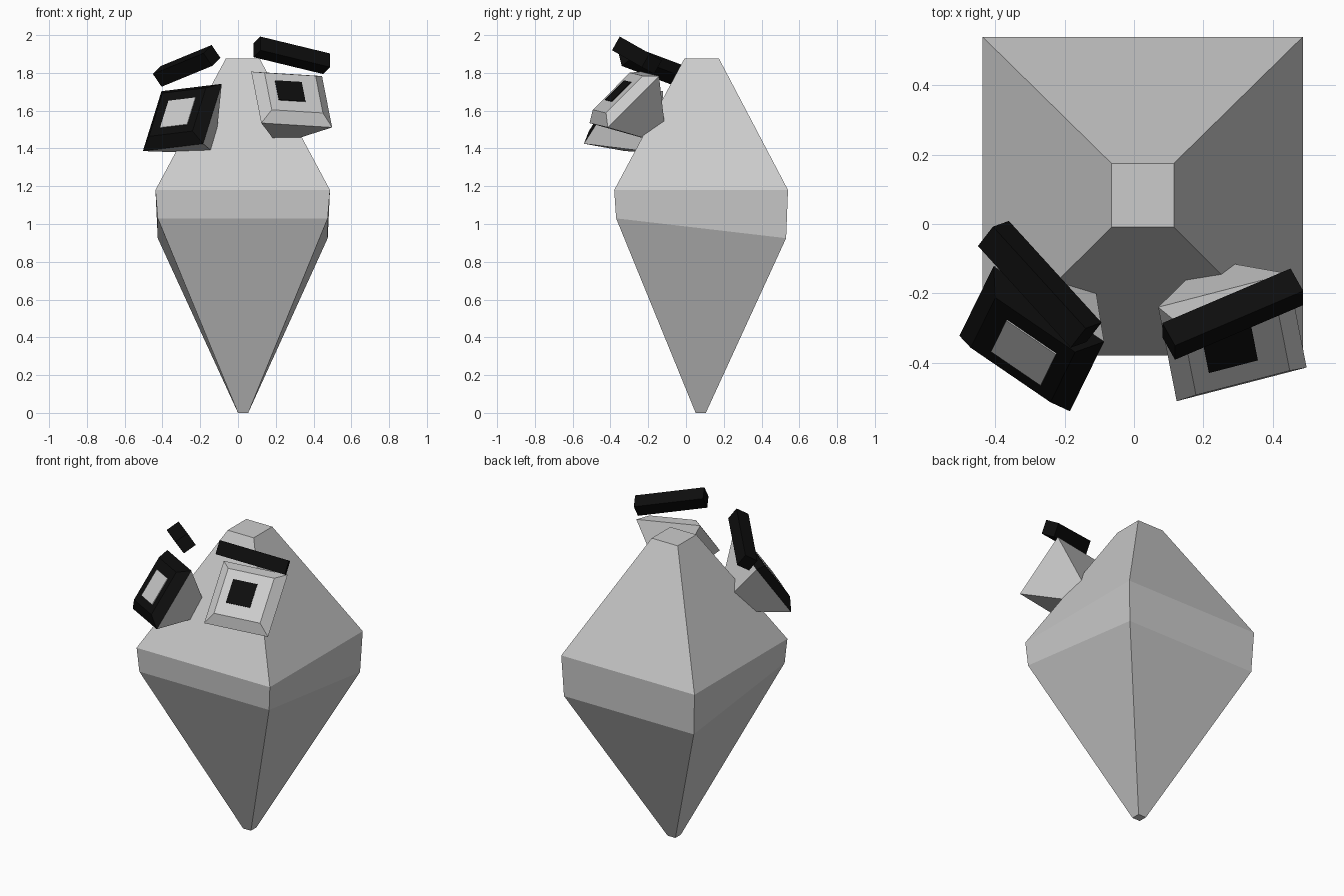
import bpy, bmesh
from mathutils import Matrix, Vector

if "Cube" in bpy.data.objects:
    bpy.data.objects.remove(bpy.data.objects["Cube"])

black = bpy.data.materials.new("black")
black.diffuse_color = (0.004, 0.004, 0.004, 1)
black.use_nodes = True
black.node_tree.nodes["Principled BSDF"].inputs["Base Color"].default_value = black.diffuse_color


def loft(name, rings, matrix=None, mat=None, caps=(True, True)):
    """Skin a stack of four-point rings into one flat-faced solid."""
    bm = bmesh.new()
    loops = [[bm.verts.new(p) for p in ring] for ring in rings]
    for a, b in zip(loops, loops[1:]):
        for i in range(4):
            j = (i + 1) % 4
            bm.faces.new((a[i], a[j], b[j], b[i]))
    if caps[0]:
        bm.faces.new(loops[0][::-1])
    if caps[1]:
        bm.faces.new(loops[-1])
    mesh = bpy.data.meshes.new(name)
    bm.to_mesh(mesh)
    bm.free()
    obj = bpy.data.objects.new(name, mesh)
    bpy.context.collection.objects.link(obj)
    if matrix:
        obj.matrix_world = matrix
    if mat:
        mesh.materials.append(mat)
    return obj


def rect(cx, cy, hx, hy, z_front, z_back=None):
    zb = z_front if z_back is None else z_back
    return [(cx - hx, cy - hy, z_front), (cx + hx, cy - hy, z_front),
            (cx + hx, cy + hy, zb), (cx - hx, cy + hy, zb)]


def frame(centre, u, v):
    """Orthonormal frame: local x along u, local y close to v."""
    u = Vector(u).normalized()
    n = u.cross(Vector(v)).normalized()
    m = Matrix((u, n.cross(u), n)).transposed().to_4x4()
    m.translation = centre
    return m


# Body: square spinning-top shape with a slanted lower band
loft("body", [
    rect(0.027, 0.078, 0.027, 0.027, 0.0),
    rect(0.025, 0.08, 0.45, 0.45, 1.03, 0.925),
    rect(0.025, 0.08, 0.462, 0.46, 1.18),
    rect(0.025, 0.083, 0.09, 0.092, 1.875),
])

# Eyes: tapered socket, bevelled front and square pupil
RIM, FACE, BEVEL = 0.194, 0.14, 0.05


def eye(side, m, front_mat, pupil_mat, px, py, size):
    loft(side + "_eye_socket", [rect(0, 0, 0.05, 0.05, -0.25), rect(0, 0, RIM, RIM, 0)],
         m, caps=(True, False))
    loft(side + "_eye_front", [rect(0, 0, RIM, RIM, 0), rect(0, 0, FACE, FACE, BEVEL)],
         m, front_mat, caps=(False, True))
    loft(side + "_pupil", [rect(px, py, size, size, BEVEL - 0.01),
                           rect(px, py, size, size, BEVEL + 0.004)], m, pupil_mat)


eye("right", frame((0.284, -0.327, 1.659), (0.965, 0.25, -0.06), (-0.13, 0.70, 0.70)),
    None, black, -0.018, 0.01, 0.073)
eye("left", frame((-0.295, -0.331, 1.564), (0.82, -0.56, 0.10), (0.24, 0.527, 0.815)),
    black, None, 0.006, -0.006, 0.087)

# Brows: floating square bars
for side, centre, along, across in (
        ("right", (0.285, -0.26, 1.893), (0.371, 0.158, -0.09), (0, 0.49, 0.87)),
        ("left", (-0.272, -0.174, 1.837), (0.267, -0.293, 0.11), (0.042, 0.054, 0.042))):
    h = 0.0415
    loft(side + "_brow", [rect(0, 0, 0.206, h, -h), rect(0, 0, 0.206, h, h)],
         frame(centre, along, across), black)
